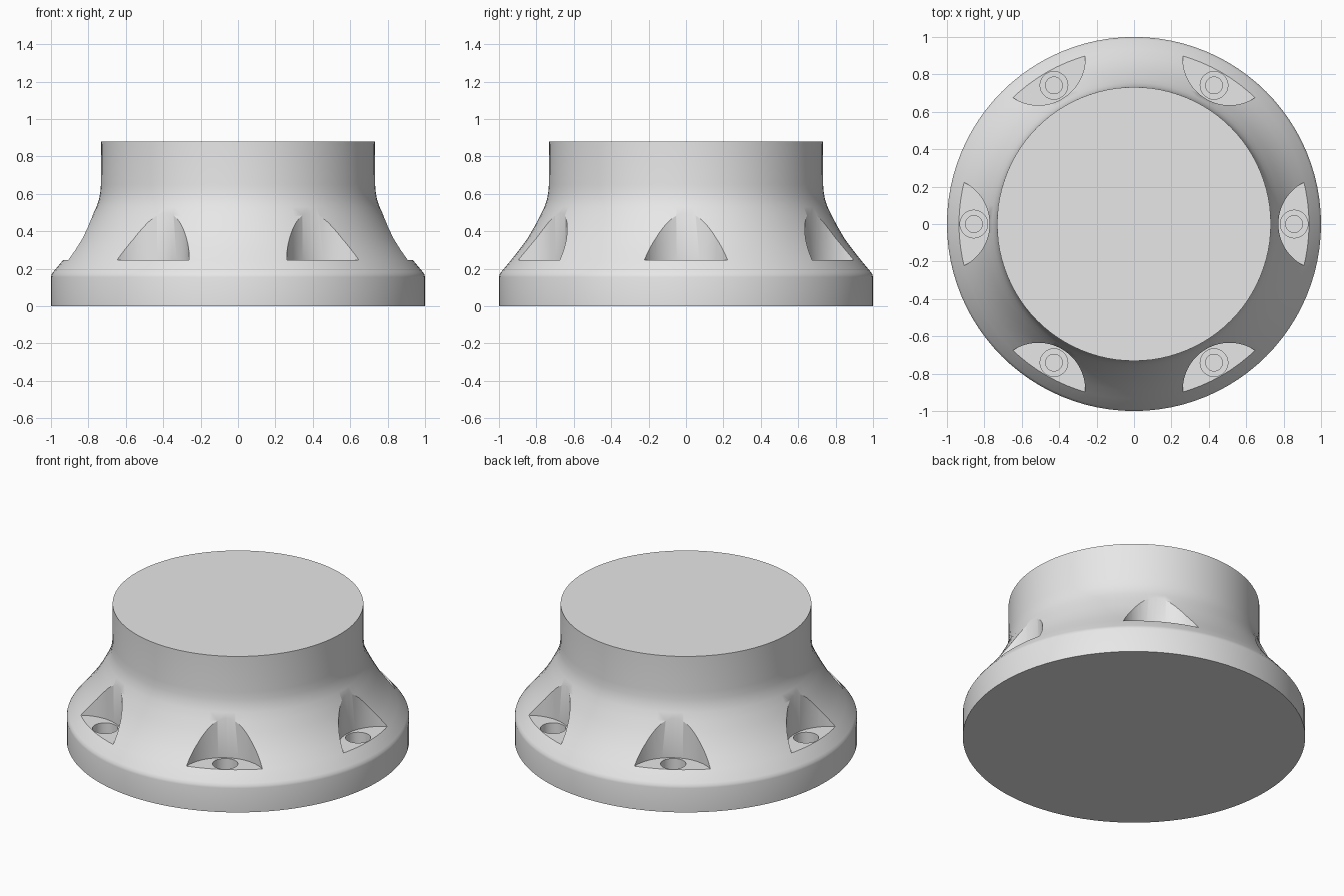
import bpy, bmesh, math
from mathutils import Matrix, Vector

if "Cube" in bpy.data.objects:
    bpy.data.objects.remove(bpy.data.objects["Cube"])

grey = bpy.data.materials.new("light_grey")
grey.diffuse_color = (0.8, 0.8, 0.8, 1)
grey.use_nodes = True
grey.node_tree.nodes["Principled BSDF"].inputs["Base Color"].default_value = grey.diffuse_color


def finish(name, bm):
    bmesh.ops.recalc_face_normals(bm, faces=bm.faces)
    mesh = bpy.data.meshes.new(name)
    bm.to_mesh(mesh)
    bm.free()
    mesh.materials.append(grey)
    ob = bpy.data.objects.new(name, mesh)
    bpy.context.collection.objects.link(ob)
    return ob


def lathe(name, profile, sides=96):
    """Closed solid of revolution with flat caps."""
    bm = bmesh.new()
    rings = [[bm.verts.new((r * math.cos(2 * math.pi * i / sides),
                            r * math.sin(2 * math.pi * i / sides), z))
              for i in range(sides)] for r, z in profile]
    for a, b in zip(rings, rings[1:]):
        for i in range(sides):
            j = (i + 1) % sides
            bm.faces.new((a[i], a[j], b[j], b[i]))
    bm.faces.new(rings[0])
    bm.faces.new(rings[-1])
    return finish(name, bm)


def ring_of_cylinders(name, distance, radius, z0, z1, sides):
    """Six upright cylinders spaced evenly around the z axis."""
    bm = bmesh.new()
    for k in range(6):
        turn = Matrix.Rotation(k * math.pi / 3, 4, 'Z')
        place = turn @ Matrix.Translation(Vector((distance, 0, (z0 + z1) / 2)))
        bmesh.ops.create_cone(bm, cap_ends=True, segments=sides, radius1=radius,
                              radius2=radius, depth=z1 - z0, matrix=place)
    ob = finish(name, bm)
    ob.hide_render = True
    return ob


# Flared flange body
body = lathe("flared_flange", [
    (1, 0), (1, 0.155), (0.997, 0.168), (0.988, 0.182), (0.935, 0.246),
    (0.89, 0.303), (0.848, 0.36), (0.81, 0.425), (0.78, 0.482),
    (0.757, 0.53), (0.743, 0.57), (0.737, 0.605), (0.733, 0.65), (0.732, 0.88)])

# Bolt seats, counterbores and bolt holes
cutters = [
    ring_of_cylinders("seat_cutter", 1.022, 0.25, 0.245, 0.8, 64),
    ring_of_cylinders("counterbore_cutter", 0.856, 0.074, 0.12, 0.32, 40),
    ring_of_cylinders("bolt_hole_cutter", 0.856, 0.045, 0.04, 0.2, 32),
]
bpy.context.view_layer.objects.active = body
body.select_set(True)
for cutter in cutters:
    mod = body.modifiers.new(cutter.name, 'BOOLEAN')
    mod.operation = 'DIFFERENCE'
    mod.solver = 'EXACT'
    mod.object = cutter
    bpy.ops.object.modifier_apply(modifier=mod.name)
    bpy.data.objects.remove(cutter)

bpy.ops.object.shade_smooth_by_angle(angle=math.radians(30))
